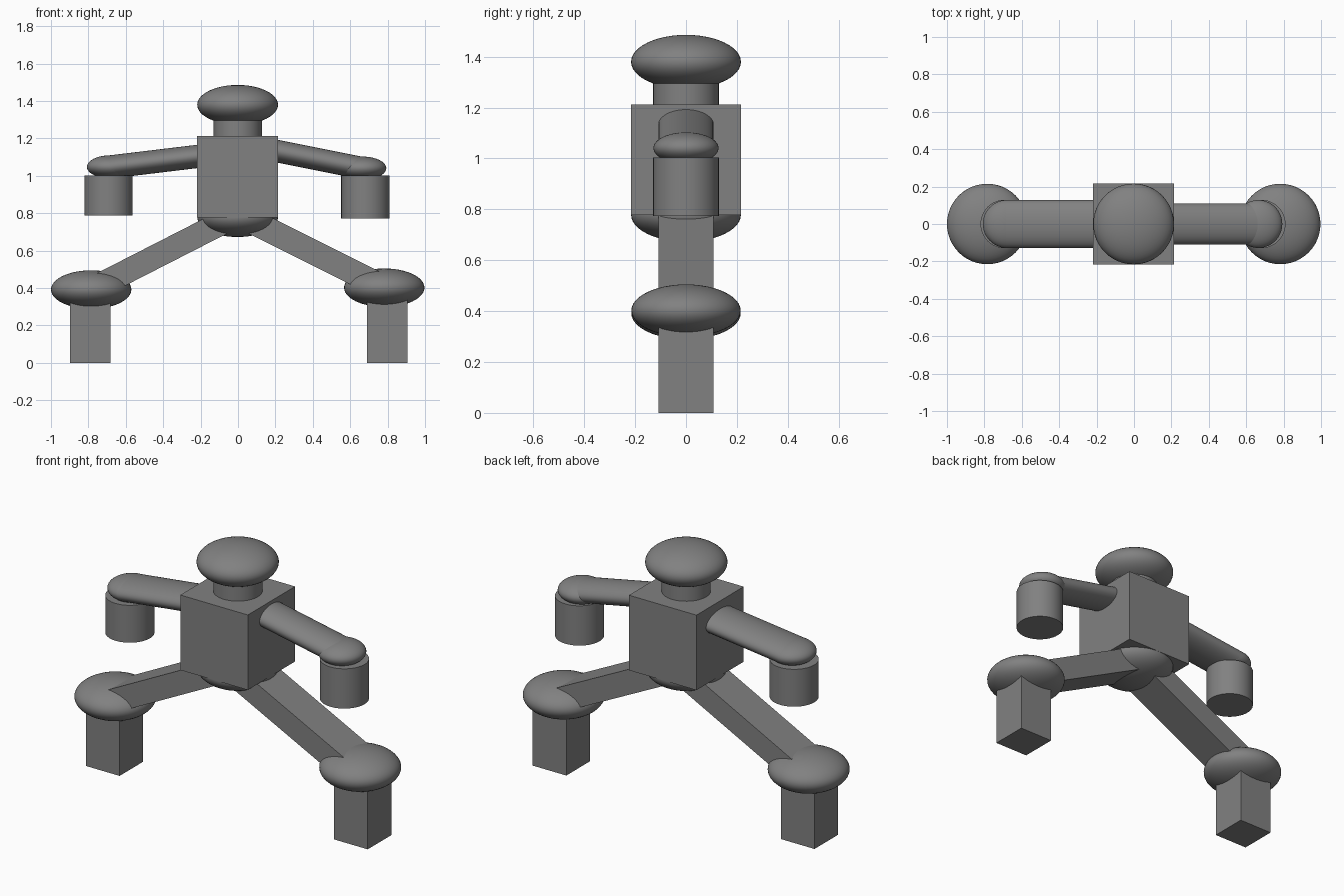
import bpy, math
from mathutils import Vector

if "Cube" in bpy.data.objects:
    bpy.data.objects.remove(bpy.data.objects["Cube"])

# Dark grey shared by every part
GREY = bpy.data.materials.new("dark_grey")
GREY.diffuse_color = (0.22, 0.22, 0.22, 1)
GREY.use_nodes = True
GREY.node_tree.nodes["Principled BSDF"].inputs["Base Color"].default_value = GREY.diffuse_color


def finish(name, scale, smooth):
    ob = bpy.context.object
    ob.name = name
    ob.scale = scale
    bpy.ops.object.transform_apply(location=False, rotation=False, scale=True)
    ob.data.materials.append(GREY)
    if smooth:
        bpy.ops.object.shade_smooth_by_angle(angle=math.radians(40))
    return ob


def box(name, loc, size):
    bpy.ops.mesh.primitive_cube_add(size=1, location=loc)
    return finish(name, size, False)


def ellipsoid(name, loc, r, h):
    bpy.ops.mesh.primitive_uv_sphere_add(segments=48, ring_count=24, radius=1, location=loc)
    return finish(name, (r, r, h), True)


def cylinder(name, x, z0, z1, r):
    bpy.ops.mesh.primitive_cylinder_add(vertices=48, radius=r, depth=z1 - z0,
                                        location=(x, 0, (z0 + z1) / 2))
    return finish(name, (1, 1, 1), True)


def limb(name, a, b, half_y, half_t, round_section):
    """Flattened bar from a to b, both (x, z) in the y = 0 plane."""
    d = Vector((b[0] - a[0], 0, b[1] - a[1]))
    mid = ((a[0] + b[0]) / 2, 0, (a[1] + b[1]) / 2)
    if round_section:
        bpy.ops.mesh.primitive_cylinder_add(vertices=48, radius=1, depth=1, location=mid)
        scale = (half_t, half_y, d.length)
    else:
        bpy.ops.mesh.primitive_cube_add(size=1, location=mid)
        scale = (2 * half_t, 2 * half_y, d.length)
    ob = finish(name, scale, round_section)
    ob.rotation_euler = (0, math.atan2(d.x, d.z), 0)
    return ob


# Head, neck, torso and hips
ellipsoid("head", (-0.002, 0, 1.380), 0.216, 0.106)
cylinder("neck", -0.001, 1.20, 1.38, 0.129)
box("torso", (-0.002, 0, 0.995), (0.432, 0.432, 0.434))
ellipsoid("hips", (-0.002, 0, 0.779), 0.216, 0.106)

# Arms: side, shoulder, elbow, upper arm half width and thickness, forearm x and bottom
arms = [
    ("left", (-0.19, 1.107), (-0.680, 1.048), 0.128, 0.062, -0.692, 0.787),
    ("right", (0.19, 1.136), (0.665, 1.041), 0.109, 0.060, 0.681, 0.773),
]
for side, shoulder, elbow, half_y, half_t, hand_x, bottom in arms:
    limb(side + "_upper_arm", shoulder, elbow, half_y, half_t, True)
    ellipsoid(side + "_elbow", (elbow[0], 0, elbow[1]), 0.128, 0.062)
    cylinder(side + "_forearm", hand_x, bottom, 1.003, 0.129)

# Legs: side, knee, thigh half thickness, shin x
legs = [
    ("left", (-0.785, 0.392), 0.064, -0.790),
    ("right", (0.782, 0.402), 0.066, 0.798),
]
for side, knee, half_t, shin_x in legs:
    limb(side + "_thigh", (0, 0.793), knee, 0.108, half_t, False)
    ellipsoid(side + "_knee", (knee[0], 0, knee[1]), 0.215, 0.103)
    box(side + "_shin", (shin_x, 0, 0.195), (0.215, 0.215, 0.39))
